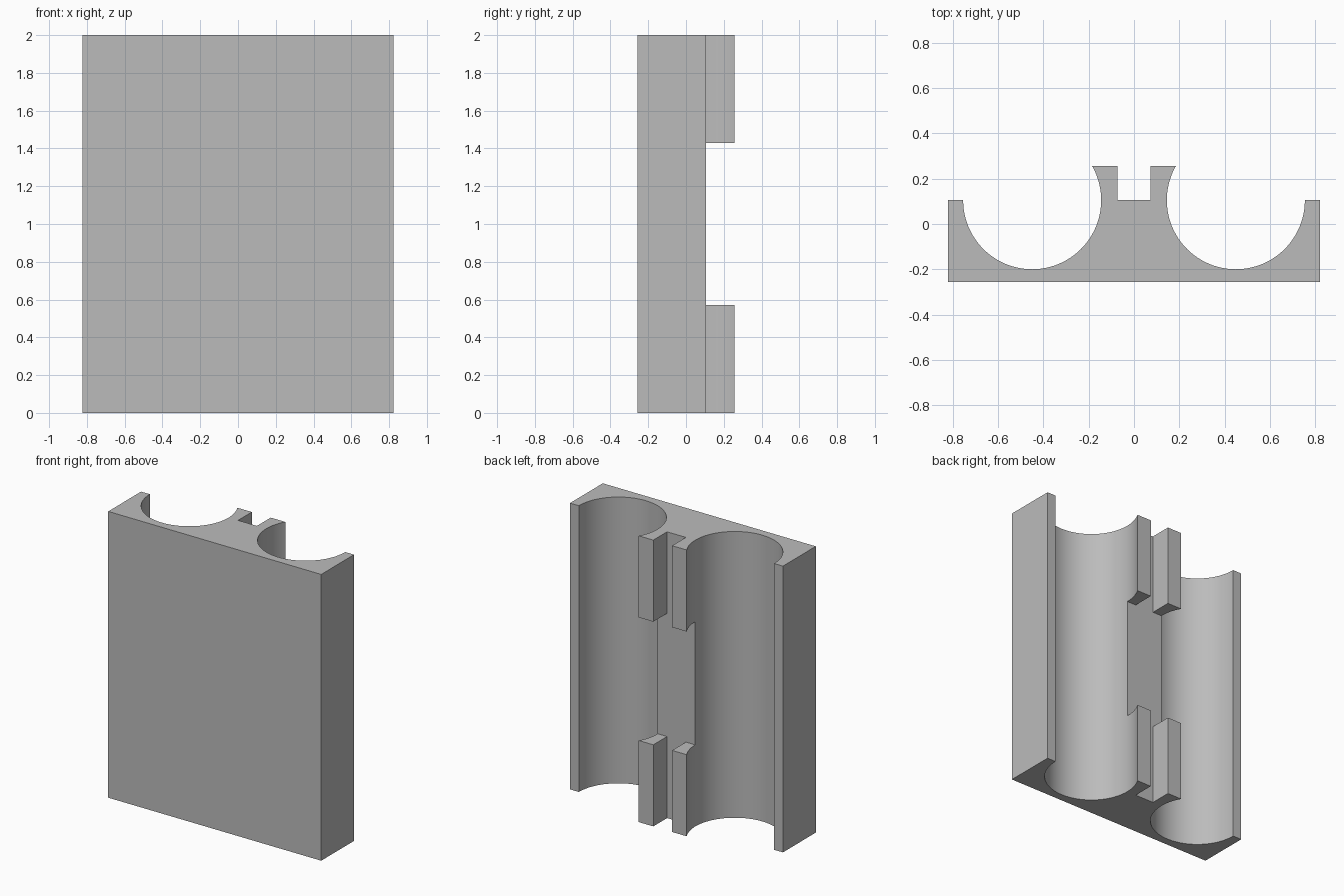
import bpy, bmesh, math

cube = bpy.data.objects.get("Cube")
if cube:
    bpy.data.objects.remove(cube, do_unlink=True)

HEIGHT, HALF_W = 2.0, 0.823
FRONT, RIM, BACK = -0.257, 0.105, 0.257
CX, R = 0.45, 0.305          # trough centre and radius
GROOVE, PRONG_H = 0.073, 0.57

grey = bpy.data.materials.new("Plain grey")
grey.use_nodes = True
colour = (0.5, 0.5, 0.5, 1)
grey.diffuse_color = colour
grey.node_tree.nodes["Principled BSDF"].inputs["Base Color"].default_value = colour


def arc(start, end, steps):
    """Points on the +x trough circle between two angles in radians."""
    angles = [start + (end - start) * i / steps for i in range(steps + 1)]
    return [(CX + R * math.cos(a), RIM + R * math.sin(a)) for a in angles]


def extrude(name, outline, z0, z1, open_at_rim=False):
    """Raise a plan outline into a solid, optionally without its contact face."""
    bm = bmesh.new()
    base = bm.faces.new([bm.verts.new((x, y, z0)) for x, y in outline])
    top = bmesh.ops.extrude_face_region(bm, geom=[base], use_keep_orig=True)["geom"]
    for v in top:
        if isinstance(v, bmesh.types.BMVert):
            v.co.z = z1
    bmesh.ops.recalc_face_normals(bm, faces=bm.faces[:])
    if open_at_rim:
        contact = [f for f in bm.faces if all(abs(v.co.y - RIM) < 1e-5 for v in f.verts)]
        bmesh.ops.delete(bm, geom=contact, context="FACES")
    mesh = bpy.data.meshes.new(name)
    bm.to_mesh(mesh)
    bm.free()
    mesh.materials.append(grey)
    obj = bpy.data.objects.new(name, mesh)
    bpy.context.collection.objects.link(obj)
    bpy.ops.object.select_all(action="DESELECT")
    obj.select_set(True)
    bpy.context.view_layer.objects.active = obj
    bpy.ops.object.shade_smooth_by_angle(angle=math.radians(25))


def mirrored(points):
    return [(-x, y) for x, y in points]


# Block with two half-round troughs
half = [(HALF_W, FRONT), (HALF_W, RIM)] + arc(0, -math.pi, 48)
extrude("trough_block", half + mirrored(half[::-1]), 0, HEIGHT)

# Four retaining prongs, pairs at the bottom and top of the centre rib
tip = math.pi - math.asin((BACK - RIM) / R)
prong = [(GROOVE, BACK), (GROOVE, RIM)] + arc(math.pi, tip, 10)
for level, z in (("lower", 0), ("upper", HEIGHT - PRONG_H)):
    extrude(level + "_left_prong", prong, z, z + PRONG_H, True)
    extrude(level + "_right_prong", mirrored(prong), z, z + PRONG_H, True)
